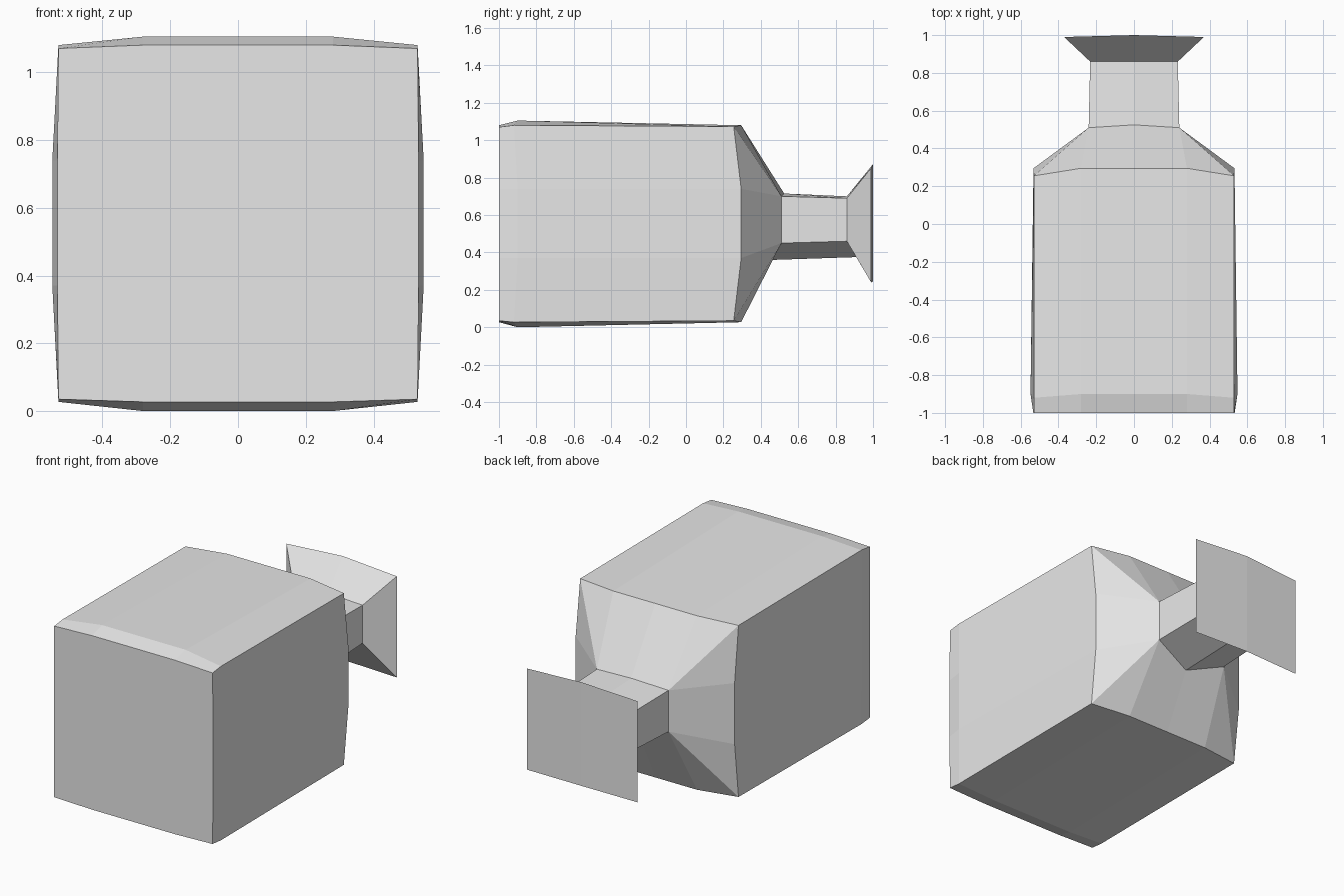
import bpy
import bmesh

cube = bpy.data.objects.get("Cube")
if cube:
    bpy.data.objects.remove(cube, do_unlink=True)

grey = bpy.data.materials.new("light_grey")
grey.use_nodes = True
colour = (0.8, 0.8, 0.8, 1)
grey.diffuse_color = colour
grey.node_tree.nodes["Principled BSDF"].inputs["Base Color"].default_value = colour


def ring(corner, top, side, bottom, lean=1.0):
    """Half of a rounded-box section, mirrored into a closed loop.
    corner: x, y, z low, z high; top and bottom: y, z of the middle;
    side: x, y, z low, z high; lean: how far the middle stays flat."""
    cx, cy, lo, hi = corner
    sx, sy, slo, shi = side
    # lean 1 keeps a flat middle band, lean 0 makes a single ridge
    flat = 0.28
    ty = top[0] if lean else cy
    by = bottom[0] if lean else cy
    tz = top[1] if lean else hi
    bz = bottom[1] if lean else lo
    fx = flat if lean else cx
    half = [(fx, ty, tz), (cx, cy, hi), (sx, sy, shi),
            (sx, sy, slo), (cx, cy, lo), (fx, by, bz)]
    left = [(-x, y, z) for x, y, z in reversed(half)]
    return [(0, *top)] + half + [(0, *bottom)] + left


def ridged(x, y, lo, hi, top, bottom):
    """Section with plain sides and one ridge along its top and bottom."""
    return ring((x, y, lo, hi), top, (x, y, lo, hi), bottom, lean=0)


def loft(name, rings):
    """Skin the sections in order and close both ends."""
    bm = bmesh.new()
    loops = [[bm.verts.new(p) for p in r] for r in rings]
    n = len(loops[0])
    for a, b in zip(loops, loops[1:]):
        for i in range(n):
            j = (i + 1) % n
            bm.faces.new((a[i], a[j], b[j], b[i]))
    # Each end is two panels meeting on the centre line
    for end in (loops[0], loops[-1]):
        bm.faces.new(end[:n // 2 + 1])
        bm.faces.new(end[n // 2:] + end[:1])
    bmesh.ops.remove_doubles(bm, verts=bm.verts, dist=0.0005)
    bmesh.ops.recalc_face_normals(bm, faces=bm.faces)
    mesh = bpy.data.meshes.new(name)
    bm.to_mesh(mesh)
    bm.free()
    mesh.materials.append(grey)
    obj = bpy.data.objects.new(name, mesh)
    bpy.context.collection.objects.link(obj)
    return obj


# Boxy body, shoulder, neck and flared end plate as one continuous skin
loft("body_with_flared_neck", [
    ring((0.53, -1.0, 0.035, 1.07), (-1.0, 1.08),
         (0.533, -1.0, 0.37, 0.74), (-1.0, 0.027)),
    ring((0.53, -0.92, 0.027, 1.08), (-0.9, 1.105),
         (0.548, -0.9, 0.37, 0.74), (-0.9, 0.0)),
    ring((0.53, 0.255, 0.035, 1.073), (0.295, 1.08),
         (0.532, 0.295, 0.37, 0.74), (0.295, 0.027)),
    ridged(0.24, 0.51, 0.45, 0.70, (0.525, 0.715), (0.46, 0.36)),
    ridged(0.232, 0.86, 0.46, 0.69, (0.86, 0.70), (0.91, 0.375)),
    ridged(0.37, 0.99, 0.24, 0.852, (1.0, 0.872), (1.0, 0.245)),
])
